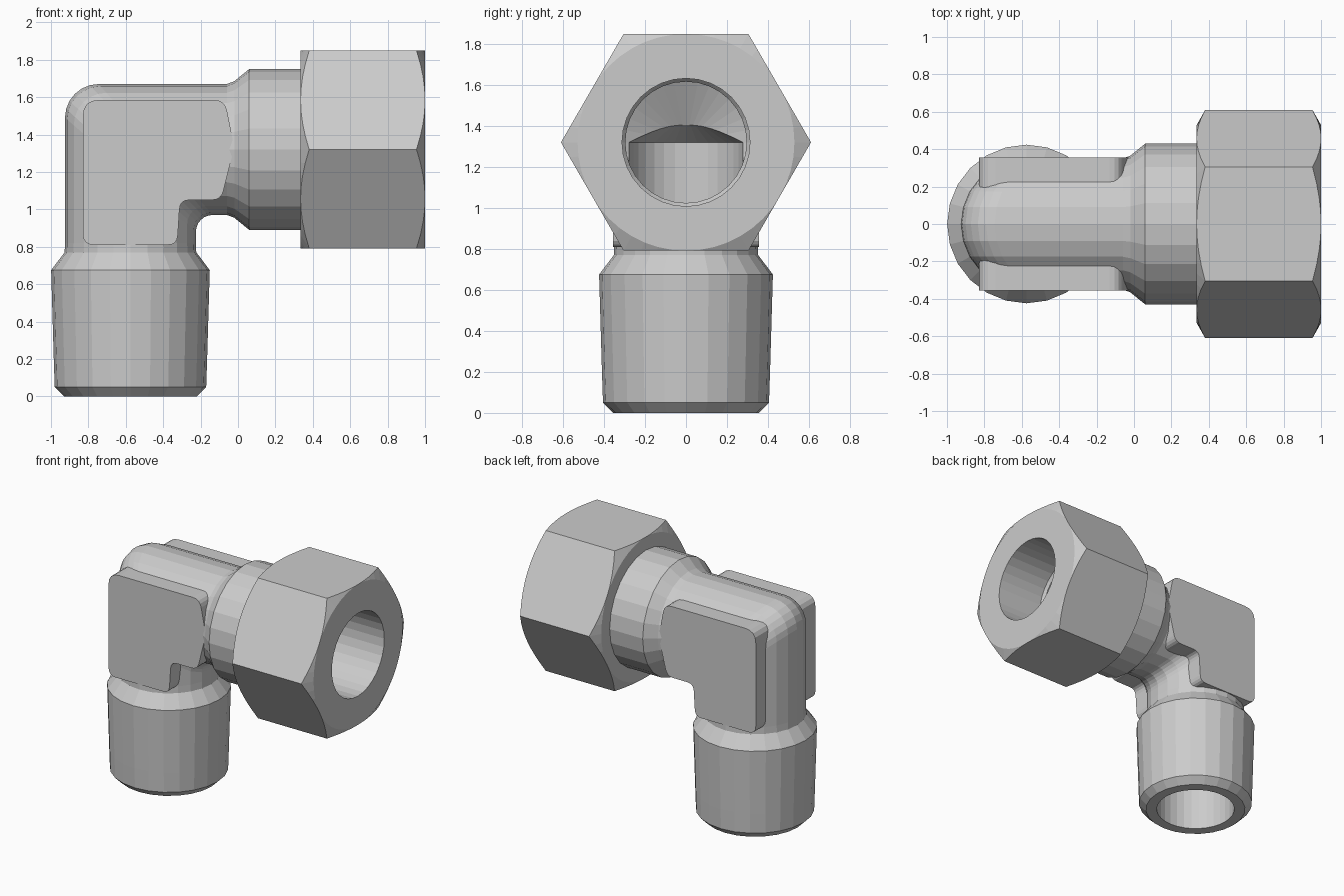
import bpy, bmesh
from math import cos, sin, pi

if "Cube" in bpy.data.objects:
    bpy.data.objects.remove(bpy.data.objects["Cube"])

AX, AZ, N = -0.575, 1.32, 24      # vertical axis x, horizontal axis z, sides


def make_object(name, loops):
    """Skin closed loops of equal length and cap both ends."""
    bm = bmesh.new()
    rings = [[bm.verts.new(p) for p in loop] for loop in loops]
    n = len(rings[0])
    for a, b in zip(rings, rings[1:]):
        for i in range(n):
            j = (i + 1) % n
            bm.faces.new((a[i], a[j], b[j], b[i]))
    bm.faces.new(rings[0])
    bm.faces.new(rings[-1])
    bmesh.ops.recalc_face_normals(bm, faces=bm.faces)
    mesh = bpy.data.meshes.new(name)
    bm.to_mesh(mesh)
    bm.free()
    ob = bpy.data.objects.new(name, mesh)
    bpy.context.collection.objects.link(ob)
    return ob


def ring_z(r, z, n=N):
    return [(AX - r * cos(2 * pi * i / n), r * sin(2 * pi * i / n), z) for i in range(n)]


def ring_x(r, x, n=N, turn=0.0):
    return [(x, r * sin(2 * pi * i / n + turn), AZ + r * cos(2 * pi * i / n + turn))
            for i in range(n)]


def bend_ring(r, t):
    """Section of the elbow: mitre with a larger outer and smaller inner fillet."""
    pts = []
    for i in range(N):
        a = 2 * pi * i / N
        u, f = r * cos(a), 0.135 + 0.045 * cos(a)
        pts.append((AX - u + f - f * cos(t), r * sin(a), AZ + u - f + f * sin(t)))
    return pts


def boolean(ob, cutter, op):
    mod = ob.modifiers.new(op, 'BOOLEAN')
    mod.operation, mod.object, mod.solver = op, cutter, 'EXACT'
    bpy.context.view_layer.objects.active = ob
    bpy.ops.object.modifier_apply(modifier=mod.name)
    bpy.data.objects.remove(cutter, do_unlink=True)


def rounded(points):
    """Round polygon corners given as (x, z, radius)."""
    out = []
    for i, (x, z, r) in enumerate(points):
        if r == 0:
            out.append((x, z))
            continue
        ends = []
        for px, pz, _ in (points[i - 1], points[(i + 1) % len(points)]):
            d = ((px - x) ** 2 + (pz - z) ** 2) ** 0.5
            ends.append((x + (px - x) * r / d, z + (pz - z) * r / d))
        for k in range(5):
            s = k / 4
            out.append(tuple((1 - s) ** 2 * a + 2 * s * (1 - s) * c + s * s * b
                             for a, c, b in zip(ends[0], (x, z), ends[1])))
    return out


# Elbow body: tapered stem, neck, bend, flared collar
stem = [(0.355, 0), (0.405, 0.05), (0.41, 0.2), (0.424, 0.675), (0.352, 0.77), (0.35, 0.82)]
collar = [(0.35, -0.06), (0.365, -0.02), (0.43, 0.06), (0.43, 0.345)]
body = make_object("elbow_body",
                   [ring_z(r, z) for r, z in stem]
                   + [bend_ring(0.35, k * pi / 12) for k in range(7)]
                   + [ring_x(r, x) for r, x in collar])

# L-shaped wrench flats on both sides
outline = rounded([(-0.83, 0.81, 0.06), (-0.325, 0.81, 0.05), (-0.31, 1.05, 0.05),
                   (-0.09, 1.05, 0.05), (-0.02, 1.33, 0), (-0.07, 1.585, 0.06),
                   (-0.83, 1.585, 0.09)])
flats = make_object("wrench_flats", [[(x, y, z) for x, z in outline] for y in (-0.355, 0.355)])
boolean(body, flats, 'UNION')

# Hexagonal nut with chamfered corners
nut = make_object("hex_nut", [ring_x(0.61, x, 6, pi / 2) for x in (0.3, 1.1)])
chamfer = make_object("nut_chamfer", [ring_x(r, x, 48) for r, x in
                      [(0.529, 0.335), (0.65, 0.403), (0.65, 0.932), (0.529, 1.0)]])
boolean(nut, chamfer, 'INTERSECT')
mouth = make_object("nut_bore", [ring_x(r, x, 32) for r, x in
                    [(0.296, 0.2), (0.296, 0.6), (0.312, 0.62), (0.312, 1.2)]])
boolean(nut, mouth, 'DIFFERENCE')

# Drilled passages with conical ends
bore_v = make_object("stem_bore", [ring_z(r, z, 32) for r, z in
                     [(0.278, -0.1), (0.278, 1.32), (0.005, 1.46)]])
boolean(body, bore_v, 'DIFFERENCE')
bore_h = make_object("collar_bore", [ring_x(r, x, 32) for r, x in
                     [(0.005, -0.73), (0.296, -0.575), (0.296, 0.5)]])
boolean(body, bore_h, 'DIFFERENCE')
